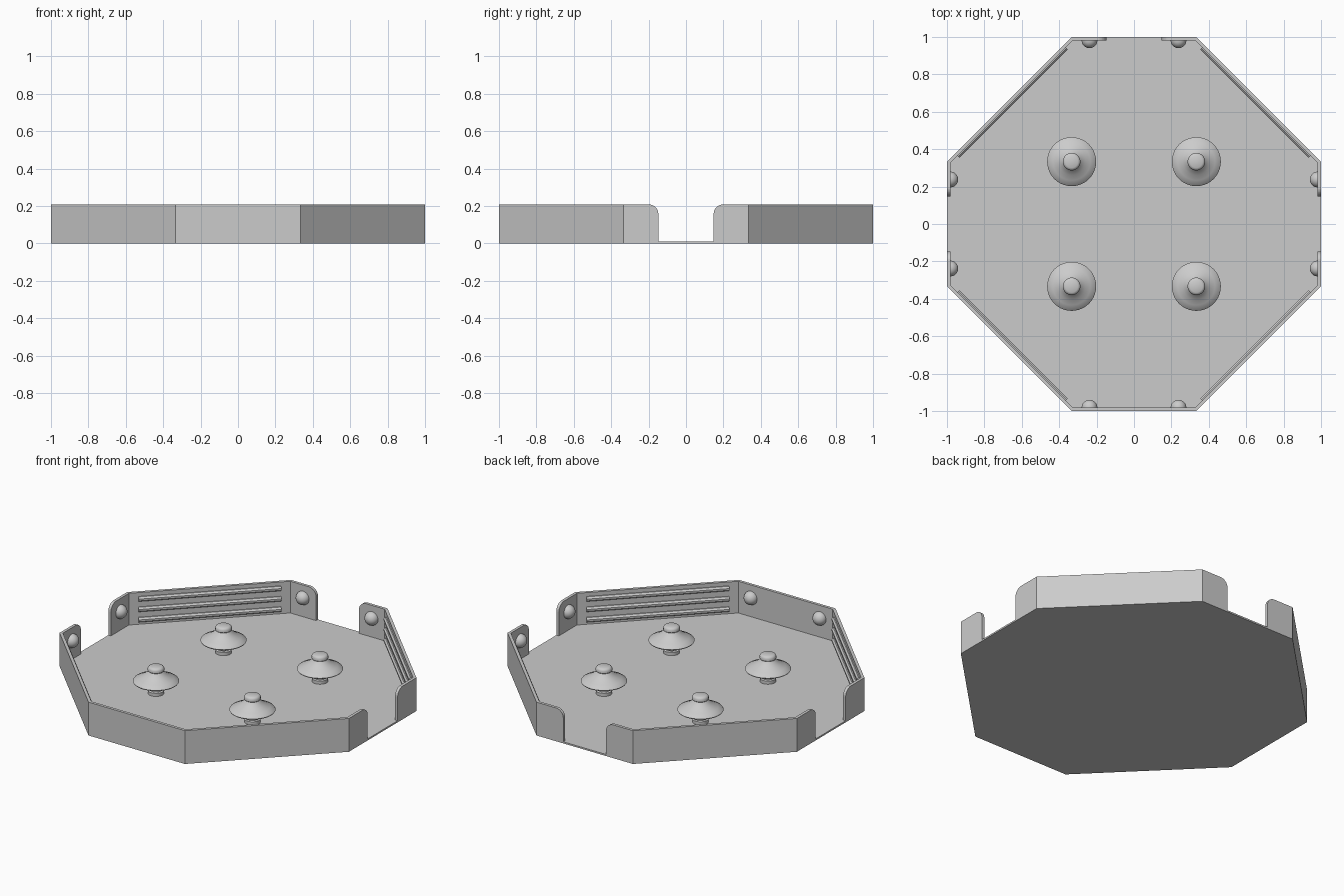
import bpy, bmesh, math
from mathutils import Vector, Matrix

if "Cube" in bpy.data.objects:
    bpy.data.objects.remove(bpy.data.objects["Cube"])

H, T, FLOOR, GAP, R = 0.208, 0.018, 0.01, 0.148, 0.05
C = 1 / 3


def make(name, bm, smooth=False):
    bmesh.ops.recalc_face_normals(bm, faces=bm.faces)
    me = bpy.data.meshes.new(name)
    bm.to_mesh(me)
    bm.free()
    ob = bpy.data.objects.new(name, me)
    bpy.context.collection.objects.link(ob)
    if smooth:
        bpy.ops.object.select_all(action='DESELECT')
        ob.select_set(True)
        bpy.context.view_layer.objects.active = ob
        bpy.ops.object.shade_smooth_by_angle(angle=math.radians(35))
    return ob


def loft(bm, a, b):
    """Solid between two matching outlines."""
    va, vb = [bm.verts.new(p) for p in a], [bm.verts.new(p) for p in b]
    bm.faces.new(va)
    bm.faces.new(vb[::-1])
    for i in range(len(va)):
        j = (i + 1) % len(va)
        bm.faces.new((va[i], vb[i], vb[j], va[j]))


corners = [Vector(p) for p in ((-C, -1, 0), (C, -1, 0), (1, -C, 0), (1, C, 0),
                               (C, 1, 0), (-C, 1, 0), (-1, C, 0), (-1, -C, 0))]
sides = []
for i, p in enumerate(corners):
    q = corners[(i + 1) % 8]
    d = (q - p).normalized()
    sides.append(((p + q) / 2, d, Vector((-d.y, d.x, 0)), (q - p).length / 2))

# Floor plate
bm = bmesh.new()
loft(bm, corners, [c + Vector((0, 0, FLOOR)) for c in corners])
make("floor_plate", bm)

# Perimeter wall, mitred at the corners, with three rounded openings
bm = bmesh.new()
miter = T * math.tan(math.pi / 8)
for i, (mid, d, n, h) in enumerate(sides):
    at = lambda s, z, depth: mid + d * s + n * depth + Vector((0, 0, z))
    if i in (2, 4, 6):
        for sg in (-1, 1):
            arc = [(GAP + R - R * math.cos(a), H - R + R * math.sin(a))
                   for a in (k * math.pi / 16 for k in range(9))]
            rest = [(GAP, 0)] + arc
            outer = [(h, H), (h, 0)]
            inner = [(h - miter, H), (h - miter, 0)]
            loft(bm, [at(sg * s, z, 0) for s, z in rest + outer],
                 [at(sg * s, z, T) for s, z in rest + inner])
    else:
        k = h - miter
        loft(bm, [at(s, z, 0) for s, z in ((-h, 0), (h, 0), (h, H), (-h, H))],
             [at(s, z, T) for s, z in ((-k, 0), (k, 0), (k, H), (-k, H))])
make("perimeter_wall", bm)

# Three horizontal ribs inside each diagonal wall
bm = bmesh.new()
for mid, d, n, h in sides[1::2]:
    for z in (0.04, 0.105, 0.17):
        prof = [(T - 0.004, -0.014), (T + 0.008, -0.014), (T + 0.015, -0.007),
                (T + 0.015, 0.004), (T + 0.006, 0.014), (T - 0.004, 0.014)]
        ends = [[mid + d * s + n * x + Vector((0, 0, z + dz)) for x, dz in prof]
                for s in (-0.41, 0.41)]
        loft(bm, *ends)
make("wall_ribs", bm)

# Domed studs, two inside each straight wall
bm = bmesh.new()
for mid, d, n, h in sides[0::2]:
    for s in (-0.238, 0.238):
        pos = mid + d * s + n * T + Vector((0, 0, 0.128))
        rot = Vector((0, 0, 1)).rotation_difference(n).to_matrix().to_4x4()
        geo = bmesh.ops.create_uvsphere(bm, u_segments=24, v_segments=16, radius=0.042,
                                        matrix=Matrix.Translation(pos) @ rot)
        # drop the half hidden in the wall
        bmesh.ops.delete(bm, geom=[v for v in geo["verts"] if (v.co - pos).dot(n) < -0.005],
                         context='VERTS')
make("wall_studs", bm, True)

# Four turned bumpers: foot, flared skirt and cap
profile = [(0, 0.008), (0.046, 0.008), (0.046, 0.03), (0.038, 0.034), (0.038, 0.05),
           (0.06, 0.056), (0.128, 0.082), (0.131, 0.087), (0.128, 0.092),
           (0.1, 0.105), (0.072, 0.122), (0.052, 0.138), (0.043, 0.15),
           (0.047, 0.154), (0.047, 0.168), (0.042, 0.176), (0.033, 0.181), (0, 0.181)]
for name, x, y in (("front_left", -C, -C), ("front_right", C, -C),
                   ("back_left", -C, C), ("back_right", C, C)):
    bm = bmesh.new()
    vs = [bm.verts.new((r, 0, z)) for r, z in profile]
    es = [bm.edges.new(e) for e in zip(vs, vs[1:])]
    bmesh.ops.spin(bm, geom=vs + es, cent=(0, 0, 0), axis=(0, 0, 1),
                   angle=math.tau, steps=40)
    bmesh.ops.remove_doubles(bm, verts=bm.verts, dist=1e-5)
    make(name + "_bumper", bm, True).location = (x, y, 0)
